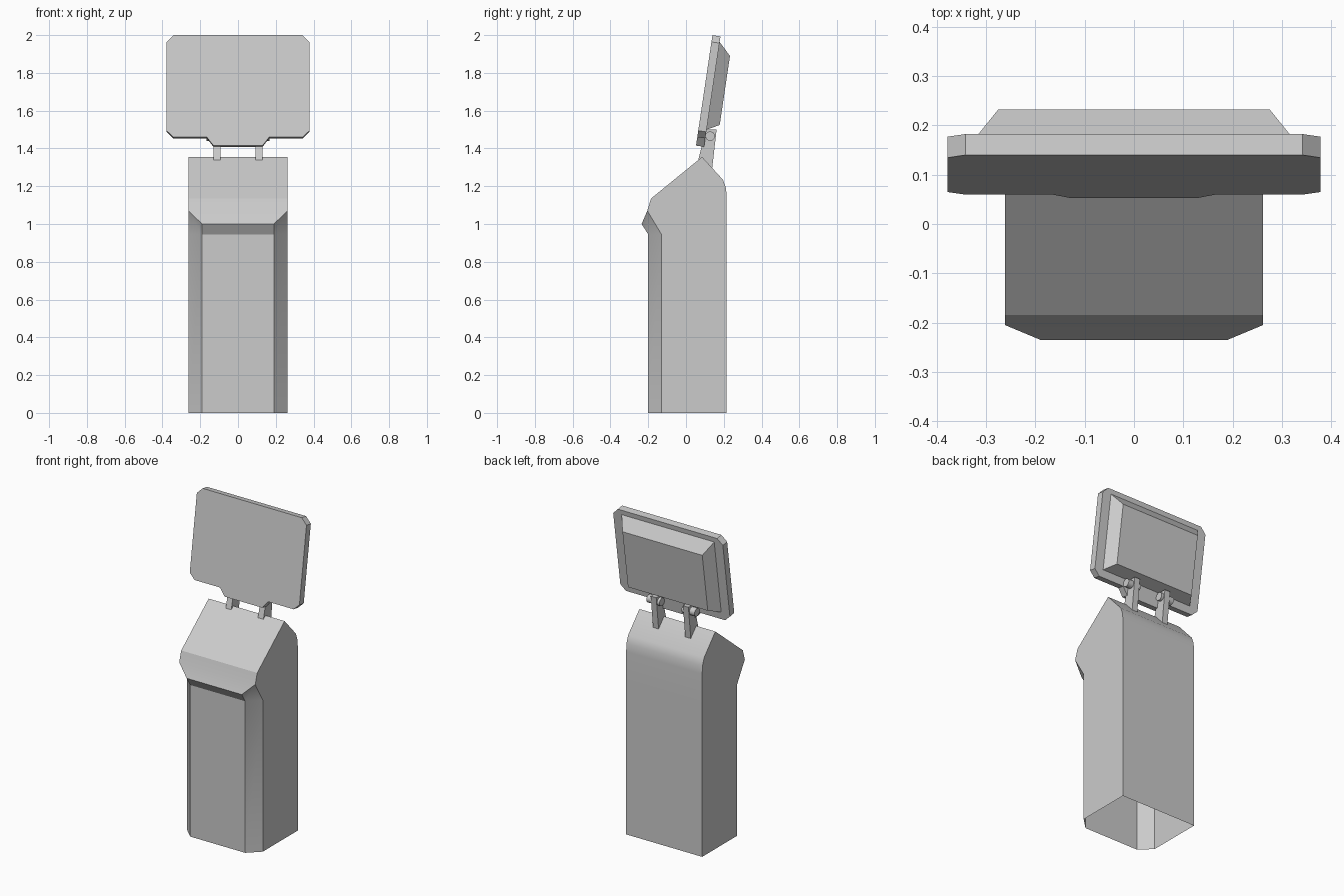
import bpy
import bmesh
import math
from mathutils import Matrix, Vector

cube = bpy.data.objects.get("Cube")
if cube:
    bpy.data.objects.remove(cube)

grey = bpy.data.materials.new("light grey")
grey.use_nodes = True
colour = (0.6, 0.6, 0.6, 1)
grey.diffuse_color = colour
grey.node_tree.nodes["Principled BSDF"].inputs["Base Color"].default_value = colour


def finish(name, bm, matrix=None, smooth=None):
    bmesh.ops.remove_doubles(bm, verts=bm.verts, dist=0.0005)
    bmesh.ops.recalc_face_normals(bm, faces=bm.faces)
    mesh = bpy.data.meshes.new(name)
    bm.to_mesh(mesh)
    bm.free()
    mesh.materials.append(grey)
    obj = bpy.data.objects.new(name, mesh)
    bpy.context.collection.objects.link(obj)
    if matrix:
        obj.matrix_world = matrix
    if smooth:
        bpy.ops.object.select_all(action="DESELECT")
        obj.select_set(True)
        bpy.context.view_layer.objects.active = obj
        bpy.ops.object.shade_smooth_by_angle(angle=math.radians(smooth))
    return obj


def loft(bm, loops, cap_start=True, cap_end=True):
    """Bridge equal-length loops of points and cap the chosen ends."""
    rings = [[bm.verts.new(p) for p in loop] for loop in loops]
    n = len(rings[0])
    for a, b in zip(rings, rings[1:]):
        for i in range(n):
            j = (i + 1) % n
            bm.faces.new((a[i], a[j], b[j], b[i]))
    if cap_start:
        bm.faces.new(rings[0])
    if cap_end:
        bm.faces.new(rings[-1])


def mirrored(half):
    return half + [(-x, y) for x, y in reversed(half)]


# Pedestal: open-bottomed column with an angled head
W, F = 0.262, 0.19
BACK, SIDE, FRONT = 0.215, -0.13, -0.20
NECK = 0.945
bm = bmesh.new()
column = mirrored([(F, FRONT), (W, SIDE), (W, BACK)])
loft(bm, [[(x, y, z) for x, y in column] for z in (0, NECK)], False, False)

# Strip over the head, from the front lip round to the back
strip = [(F, FRONT, NECK), (F, -0.235, 1.0), (W, -0.205, 1.07),
         (W, -0.185, 1.135), (W, 0.085, 1.355), (W, 0.195, 1.235),
         (W, 0.212, 1.19), (W, BACK, 1.14), (W, BACK, NECK)]
pairs = [[bm.verts.new((s * x, y, z)) for s in (1, -1)] for x, y, z in strip]
for a, b in zip(pairs, pairs[1:]):
    bm.faces.new((a[0], a[1], b[1], b[0]))

# Head sides and the bevelled lip corners
for i, s in enumerate((1, -1)):
    corner = bm.verts.new((s * W, SIDE, NECK))
    bm.faces.new([p[i] for p in pairs[2:]] + [corner])
    bm.faces.new([p[i] for p in pairs[:3]] + [corner])
finish("pedestal", bm, smooth=30)

# Screen space: x across, y up the panel, z out of its back
tilt = math.atan2(0.087, 0.585)
up = Vector((0, math.sin(tilt), math.cos(tilt)))
out = Vector((0, math.cos(tilt), -math.sin(tilt)))
screen = Matrix(((-1, 0, 0, 0), (0, up.y, out.y, 0.053),
                 (0, up.z, out.z, 1.415), (0, 0, 0, 1)))

# Screen panel with clipped corners and a hinge tab
outline = mirrored([(0.13, 0), (0.165, 0.045), (0.342, 0.045),
                    (0.378, 0.08), (0.378, 0.555), (0.342, 0.591)])
bm = bmesh.new()
loft(bm, [[(x, y, z) for x, y in outline] for z in (0, 0.043)])
finish("screen_panel", bm, screen)

# Tapered housing on the back of the screen
bm = bmesh.new()
loft(bm, [[(x, y, z) for x, y in mirrored([(w, low), (w, high)])]
          for w, low, high, z in ((0.32, 0.092, 0.562, 0.042),
                                  (0.275, 0.126, 0.496, 0.108))])
finish("screen_housing", bm, screen)

# Hinge arms and pivot pins
arm = [(0.055, 1.30), (0.138, 1.29), (0.162, 1.50), (0.105, 1.50)]
for side, s in (("left", 1), ("right", -1)):
    bm = bmesh.new()
    loft(bm, [[(s * x, y, z) for y, z in arm] for x in (0.092, 0.13)])
    finish(side + "_hinge_arm", bm)
    bm = bmesh.new()
    bmesh.ops.create_cone(bm, cap_ends=True, segments=16, radius1=0.025,
                          radius2=0.025, depth=0.09)
    pose = Matrix.Translation((s * 0.121, 0.128, 1.465)) @ Matrix.Rotation(math.pi / 2, 4, "Y")
    finish(side + "_pivot_pin", bm, pose, smooth=40)
